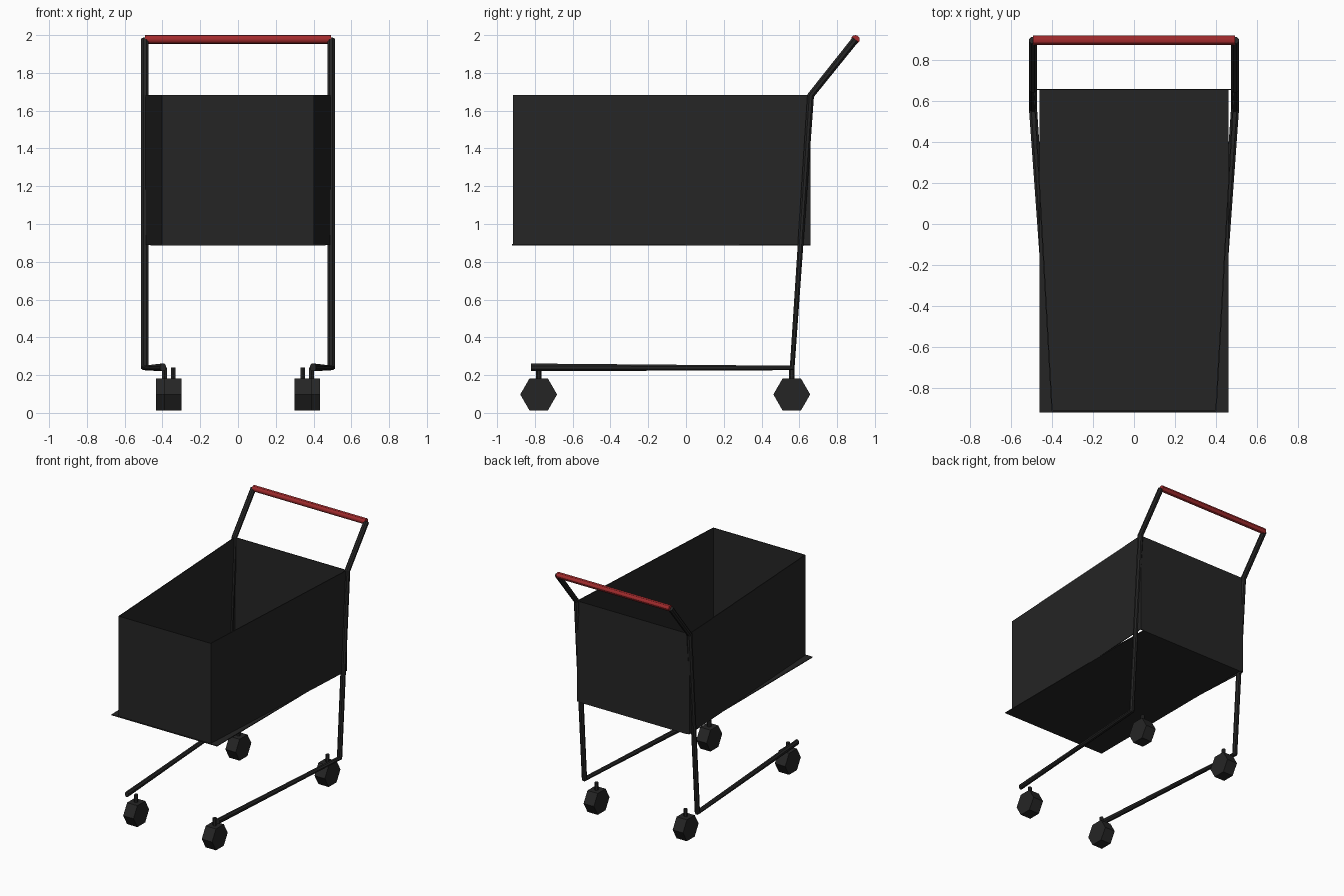
import bpy, bmesh, math
from mathutils import Vector, Matrix

if "Cube" in bpy.data.objects:
    bpy.data.objects.remove(bpy.data.objects["Cube"])


def material(name, rgb):
    m = bpy.data.materials.new(name)
    m.diffuse_color = (*rgb, 1)
    m.use_nodes = True
    m.node_tree.nodes["Principled BSDF"].inputs["Base Color"].default_value = m.diffuse_color
    return m


BLACK = material("black", (0.0185, 0.0185, 0.0185))
RED = material("red", (0.36, 0.024, 0.026))


def finish(name, bm, mat, mirror=False):
    bmesh.ops.recalc_face_normals(bm, faces=bm.faces)
    me = bpy.data.meshes.new(name)
    bm.to_mesh(me)
    bm.free()
    me.materials.append(mat)
    ob = bpy.data.objects.new(name, me)
    bpy.context.collection.objects.link(ob)
    if mirror:
        ob.modifiers.new("mirror", 'MIRROR')
    return ob


def cylinder(name, centre, radius, depth, sides, axis, mat, mirror=False, turn=0.0):
    bm = bmesh.new()
    rot = Matrix.Rotation(math.pi / 2, 4, 'Y') if axis == 'X' else Matrix()
    bmesh.ops.create_cone(bm, cap_ends=True, segments=sides, radius1=radius,
                          radius2=radius, depth=depth,
                          matrix=Matrix.Translation(centre) @ rot @ Matrix.Rotation(turn, 4, 'Z'))
    return finish(name, bm, mat, mirror)


def panel(name, corners, thickness=0.006):
    bm = bmesh.new()
    bm.faces.new([bm.verts.new(c) for c in corners])
    ob = finish(name, bm, BLACK)
    s = ob.modifiers.new("thickness", 'SOLIDIFY')
    s.thickness, s.offset = thickness, 0
    return ob


# Side frame: one bent tube per side, narrowing at the lower bend
# each ring: centre, second axis (y, z), x radius, second radius
rings = [
    ((0.493, 0.897, 1.976), (0.78, -0.62), 0.021, 0.021),
    ((0.493, 0.660, 1.680), (0.93, -0.37), 0.021, 0.020),
    ((0.493, 0.562, 0.238), (0.71, -0.71), 0.021, 0.018),
    ((0.397, -0.820, 0.241), (0.0, -1.0), 0.018, 0.022),
]
SIDES = 8
bm = bmesh.new()
loops = []
for c, (ny, nz), rx, rn in rings:
    loop = []
    for i in range(SIDES):
        a = math.tau * (i + 0.5) / SIDES
        off = Vector((rx * math.cos(a), rn * ny * math.sin(a), rn * nz * math.sin(a)))
        loop.append(bm.verts.new(Vector(c) + off))
    loops.append(loop)
for lo, hi in zip(loops, loops[1:]):
    for i in range(SIDES):
        j = (i + 1) % SIDES
        bm.faces.new((lo[i], lo[j], hi[j], hi[i]))
bm.faces.new(loops[0])
bm.faces.new(loops[-1])
finish("side_frame", bm, BLACK, True)

# Red push handle
cylinder("push_handle", (0, 0.897, 1.977), 0.023, 0.985, 12, 'X', RED)
bpy.context.view_layer.objects.active = bpy.data.objects["push_handle"]
bpy.data.objects["push_handle"].select_set(True)
bpy.ops.object.shade_smooth_by_angle()

# Basket walls, tapering to the front, on a rectangular floor
Z0, Z1 = 0.89, 1.683
BACK, FRONT = (0.488, 0.657), (0.4, -0.912)
plan = [(-BACK[0], BACK[1]), (BACK[0], BACK[1]), (FRONT[0], FRONT[1]), (-FRONT[0], FRONT[1])]
names = ["basket_back", "basket_right", "basket_front", "basket_left"]
for i, n in enumerate(names):
    p, q = plan[i], plan[(i + 1) % 4]
    panel(n, [(*p, Z0), (*q, Z0), (*q, Z1), (*p, Z1)])
panel("basket_floor", [(-0.462, -0.92, Z0), (0.462, -0.92, Z0),
                       (0.462, 0.66, Z0), (-0.462, 0.66, Z0)])

# Hexagonal wheels and their stems (front pair sits further in)
for label, x, y in (("front", 0.343, -0.78), ("rear", 0.389, 0.56)):
    cylinder(label + "_wheels", (x, y, 0.0975), 0.0975, 0.09, 6, 'X', BLACK, True)
    cylinder(label + "_stems", (x, y, 0.205), 0.015, 0.07, 6, 'Z', BLACK, True)
